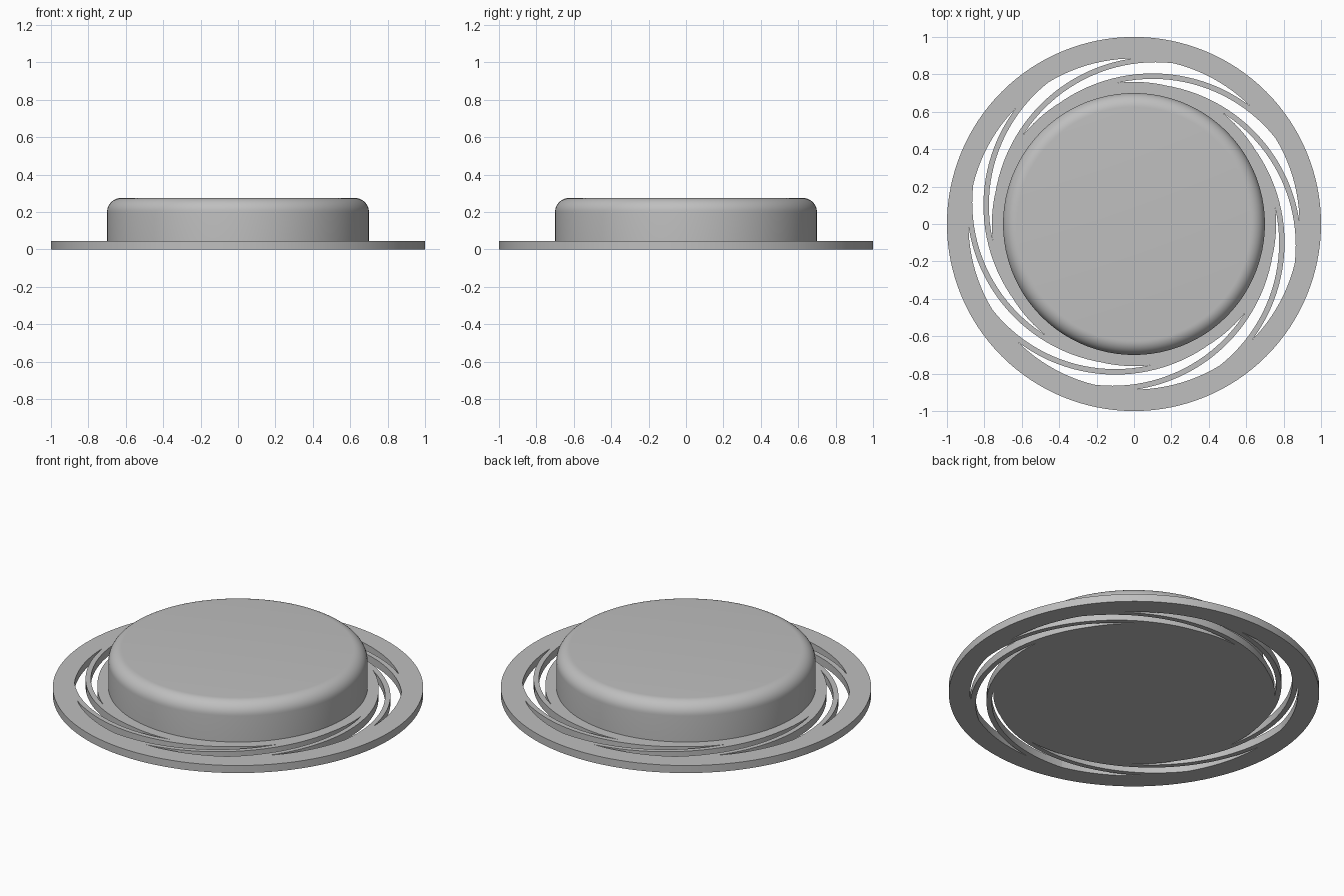
import bpy, bmesh, math
from mathutils import Matrix

cube = bpy.data.objects.get("Cube")
if cube:
    bpy.data.objects.remove(cube, do_unlink=True)

PLATE = 0.045      # thickness of the flat parts
SEGMENTS = 128

grey = bpy.data.materials.new("plain grey")
grey.use_nodes = True
colour = (0.52, 0.52, 0.52, 1)
grey.diffuse_color = colour
grey.node_tree.nodes["Principled BSDF"].inputs["Base Color"].default_value = colour


def finish(name, bm):
    bmesh.ops.remove_doubles(bm, verts=bm.verts, dist=1e-5)
    bmesh.ops.recalc_face_normals(bm, faces=bm.faces)
    mesh = bpy.data.meshes.new(name)
    bm.to_mesh(mesh)
    bm.free()
    mesh.materials.append(grey)
    obj = bpy.data.objects.new(name, mesh)
    bpy.context.collection.objects.link(obj)
    bpy.ops.object.select_all(action='DESELECT')
    obj.select_set(True)
    bpy.context.view_layer.objects.active = obj
    bpy.ops.object.shade_smooth_by_angle(angle=math.radians(35))
    return obj


def lathe(name, profile, closed=False):
    """Spin a (radius, height) profile around the z axis."""
    bm = bmesh.new()
    verts = [bm.verts.new((r, 0, z)) for r, z in profile]
    pairs = list(zip(verts, verts[1:]))
    if closed:
        pairs.append((verts[-1], verts[0]))
    edges = [bm.edges.new(p) for p in pairs]
    bmesh.ops.spin(bm, geom=verts + edges, cent=(0, 0, 0), axis=(0, 0, 1),
                   angle=math.tau, steps=SEGMENTS, use_merge=True)
    return finish(name, bm)


# Outer flat ring
lathe("outer_ring", [(0.885, 0), (1, 0), (1, PLATE), (0.885, PLATE)], closed=True)

# Base flange and raised cap with a rounded rim
RADIUS, TOP, FILLET = 0.70, 0.275, 0.075
rim = []
for i in range(11):
    a = math.pi / 2 * i / 10
    rim.append((RADIUS - FILLET + FILLET * math.cos(a),
                TOP - FILLET + FILLET * math.sin(a)))
lathe("cap_and_flange",
      [(0, 0), (0.76, 0), (0.76, PLATE), (RADIUS, PLATE)] + rim + [(0, TOP)])

# Curved spring arms joining the flange to the ring
STEPS, ARMS = 32, 8
START, END = math.radians(123), math.radians(219)
for n in range(ARMS):
    bm = bmesh.new()
    section = [bm.verts.new((r, 0, z)) for r, z in
               ((0.838, 0), (0.867, 0), (0.867, PLATE), (0.838, PLATE))]
    face = bm.faces.new(section)
    bmesh.ops.rotate(bm, verts=section, cent=(0, 0, 0),
                     matrix=Matrix.Rotation(START, 3, 'Z'))
    start_cap = face.copy()
    swept = bmesh.ops.spin(bm, geom=[face], cent=(0, 0, 0), axis=(0, 0, 1),
                           angle=END - START, steps=STEPS)
    bmesh.ops.translate(bm, verts=bm.verts, vec=(0.062, 0.10, 0))
    bmesh.ops.rotate(bm, verts=bm.verts, cent=(0, 0, 0),
                     matrix=Matrix.Rotation(math.tau * n / ARMS, 3, 'Z'))
    finish(f"spring_arm_{n + 1}", bm)
